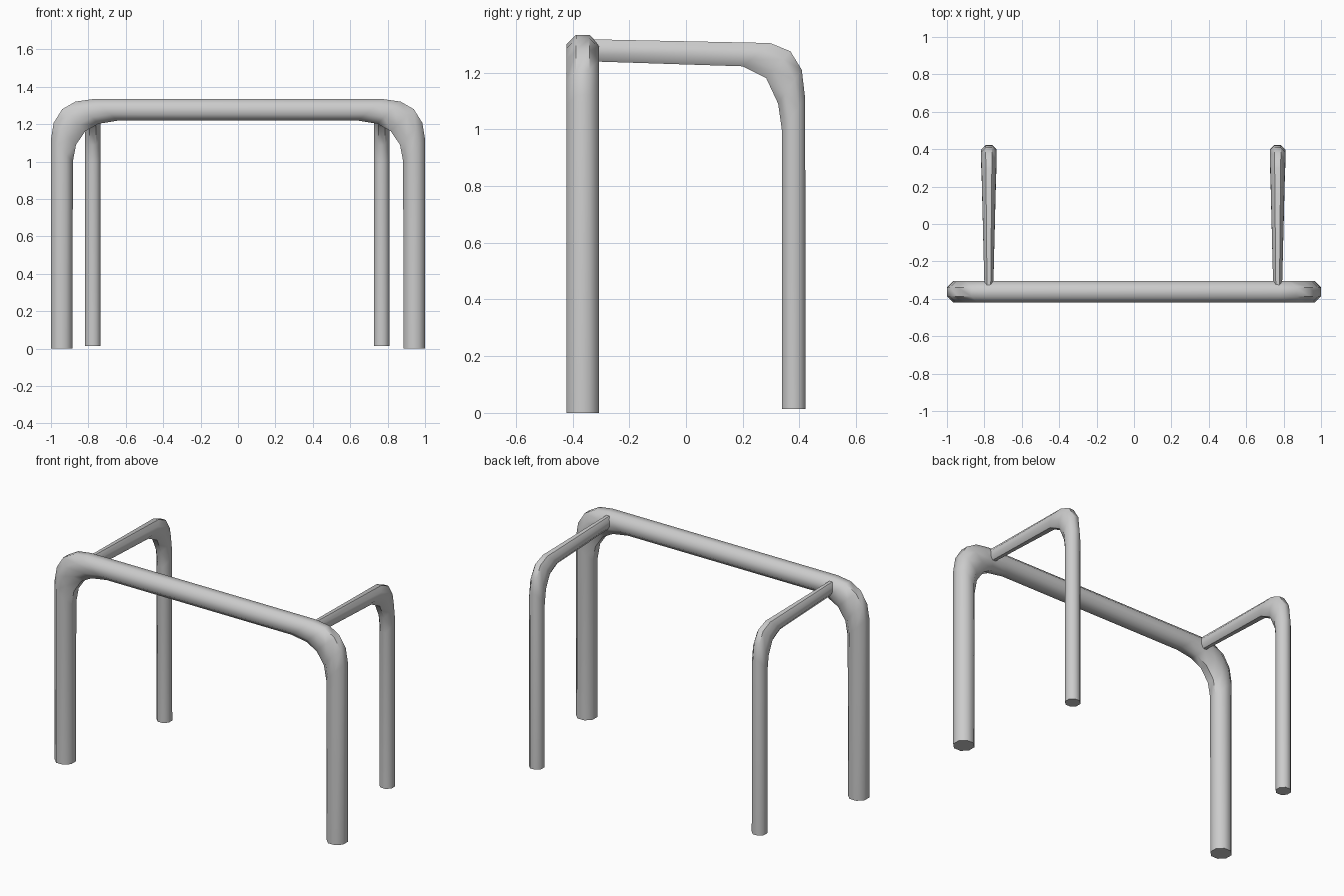
import bpy, bmesh, math
from mathutils import Vector

if "Cube" in bpy.data.objects:
    bpy.data.objects.remove(bpy.data.objects["Cube"])

SIDES = 8


def tube(name, rings):
    """Sweep an octagon through rings of (inner point, outer point, half-width vector)."""
    bm = bmesh.new()
    k = 1 / math.cos(math.pi / SIDES)
    loops = []
    for inner, outer, side in rings:
        a, b, s = Vector(inner), Vector(outer), Vector(side)
        mid, half = (a + b) / 2, (b - a) / 2
        loop = []
        for i in range(SIDES):
            t = (i + 0.5) * 2 * math.pi / SIDES
            loop.append(bm.verts.new(mid + k * (half * math.cos(t) + s * math.sin(t))))
        loops.append(loop)
    for lo, hi in zip(loops, loops[1:]):
        for i in range(SIDES):
            j = (i + 1) % SIDES
            bm.faces.new((lo[i], lo[j], hi[j], hi[i]))
    bm.faces.new(loops[0][::-1])
    bm.faces.new(loops[-1])
    bmesh.ops.recalc_face_normals(bm, faces=bm.faces)
    me = bpy.data.meshes.new(name)
    bm.to_mesh(me)
    bm.free()
    ob = bpy.data.objects.new(name, me)
    bpy.context.collection.objects.link(ob)
    bpy.ops.object.select_all(action='DESELECT')
    ob.select_set(True)
    bpy.context.view_layer.objects.active = ob
    bpy.ops.object.shade_smooth_by_angle(angle=math.radians(50))
    return ob


# Front hoop: inner and outer (x, z) of the right half, mirrored for the left
FY, FR = -0.3635, 0.0575
half_hoop = [((0.885, 0), (1.0, 0)),
             ((0.883, 1.0), (1.0, 1.12)),
             ((0.866, 1.09), (0.985, 1.208)),
             ((0.816, 1.163), (0.94, 1.28)),
             ((0.745, 1.202), (0.87, 1.32)),
             ((0.64, 1.219), (0.78, 1.333))]
right = [((i[0], FY, i[1]), (o[0], FY, o[1]), (0, FR, 0)) for i, o in half_hoop]
left = [((-i[0], FY, i[1]), (-o[0], FY, o[1]), (0, FR, 0)) for i, o in half_hoop]
tube("front_hoop", right + left[::-1])

# Rear legs with arms tapering to the hoop: inner (y, z), outer (y, z), half width
arm = [((0.338, 0.014), (0.422, 0.014), 0.042),
       ((0.339, 0.99), (0.42, 1.11), 0.042),
       ((0.325, 1.09), (0.408, 1.21), 0.042),
       ((0.283, 1.18), (0.368, 1.275), 0.041),
       ((0.2, 1.222), (0.297, 1.304), 0.038),
       ((-0.325, 1.239), (-0.325, 1.317), 0.024)]
for name, x in (("rear_leg_left", -0.776), ("rear_leg_right", 0.768)):
    tube(name, [((x, *i), (x, *o), (w, 0, 0)) for i, o, w in arm])
